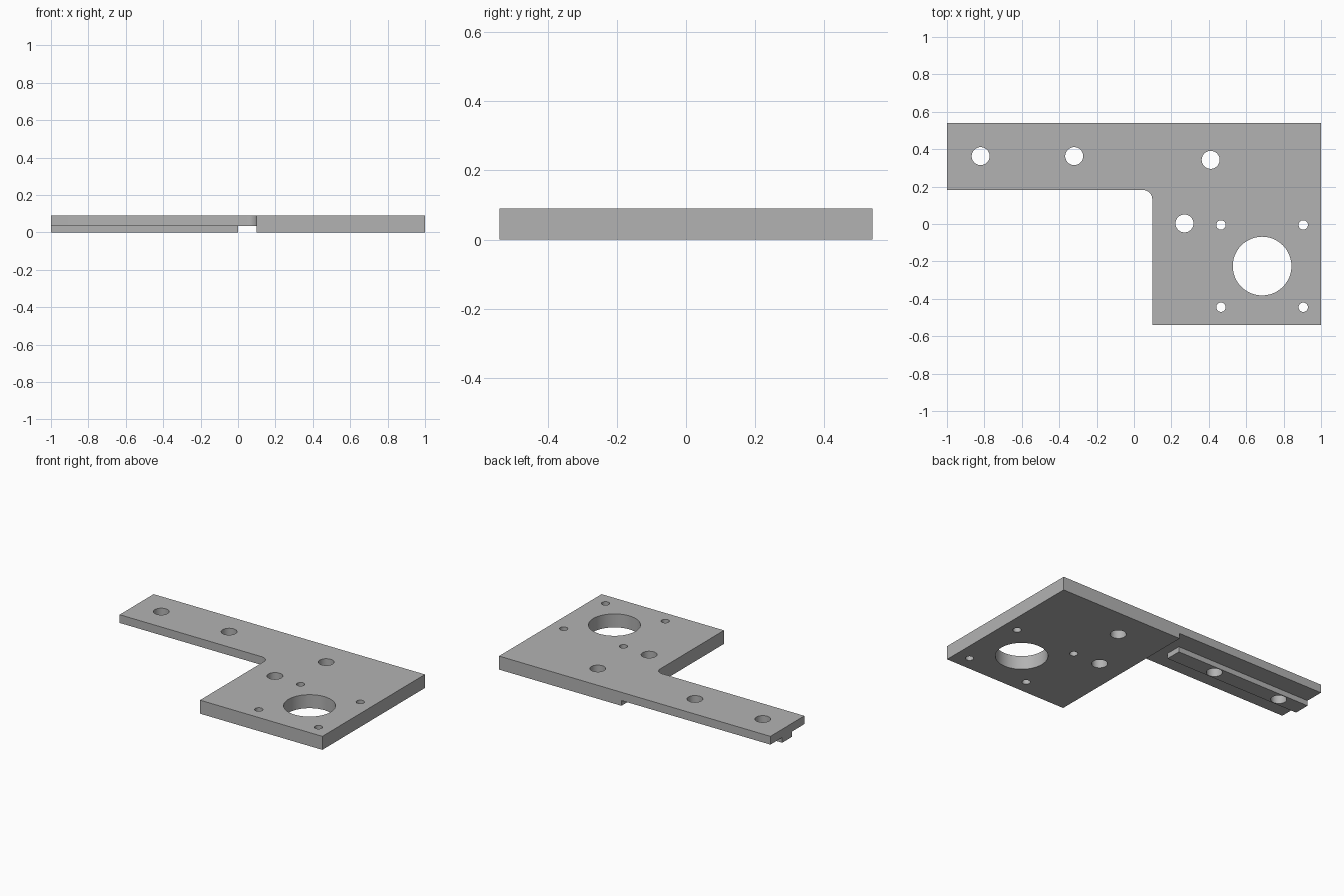
import bpy, bmesh
from math import cos, sin, pi, radians

cube = bpy.data.objects.get("Cube")
if cube:
    bpy.data.objects.remove(cube, do_unlink=True)

grey = bpy.data.materials.new("plain grey")
grey.use_nodes = True
colour = (0.45, 0.45, 0.45, 1)
grey.diffuse_color = colour
grey.node_tree.nodes["Principled BSDF"].inputs["Base Color"].default_value = colour

TOP, STEP = 0.09, 0.035
LEFT, BACK = 0.098, 0.54
ARM_FRONT, FILLET = 0.182, 0.05
HOLE_ROW = 0.363


def prism(name, outline, low, high):
    """Extrude a flat outline between two heights."""
    bm = bmesh.new()
    face = bm.faces.new([bm.verts.new((x, y, low)) for x, y in outline])
    new = bmesh.ops.extrude_face_region(bm, geom=[face])["geom"]
    bmesh.ops.translate(bm, vec=(0, 0, high - low),
                        verts=[v for v in new if isinstance(v, bmesh.types.BMVert)])
    bmesh.ops.recalc_face_normals(bm, faces=bm.faces)
    mesh = bpy.data.meshes.new(name)
    bm.to_mesh(mesh)
    bm.free()
    mesh.materials.append(grey)
    obj = bpy.data.objects.new(name, mesh)
    bpy.context.collection.objects.link(obj)
    return obj


def box(name, x0, x1, y0, y1, low, high):
    return prism(name, [(x0, y0), (x1, y0), (x1, y1), (x0, y1)], low, high)


def arc(x, y, r, start, end, steps):
    angles = [start + (end - start) * i / steps for i in range(steps + 1)]
    return [(x + r * cos(a), y + r * sin(a)) for a in angles]


def combine(target, tool, operation):
    """Apply a boolean, then discard the tool."""
    tool.hide_render = True
    mod = target.modifiers.new("boolean", 'BOOLEAN')
    mod.operation, mod.solver, mod.object = operation, 'EXACT', tool
    bpy.context.view_layer.objects.active = target
    bpy.ops.object.modifier_apply(modifier=mod.name)
    bpy.data.objects.remove(tool, do_unlink=True)


# L-shaped plate with a rounded inner corner
corner = arc(LEFT - FILLET, ARM_FRONT - FILLET, FILLET, 0, pi / 2, 10)
plate = prism("mounting_plate",
              [(-1, BACK), (1, BACK), (1, -BACK), (LEFT, -BACK)][::-1][:1]
              + corner + [(-1, ARM_FRONT), (-1, BACK), (1, BACK), (1, -BACK)], 0, TOP)

# Thinner arm with a locating rib underneath
combine(plate, box("arm_recess", -1.1, LEFT, 0, 0.7, -0.1, STEP), 'DIFFERENCE')
combine(plate, box("locating_rib", -1, 0, HOLE_ROW - 0.053, HOLE_ROW + 0.053,
                   0, STEP + 0.01), 'UNION')

# Bolt holes, motor screw holes and the large motor opening
MX, MY, SPREAD = 0.685, -0.225, 0.22
holes = [(x, y, 0.048) for x, y in
         ((-0.82, HOLE_ROW), (-0.32, HOLE_ROW), (0.41, 0.343), (0.27, 0.003))]
holes += [(MX + i * SPREAD, MY + j * SPREAD, 0.025) for i in (-1, 1) for j in (-1, 1)]
holes.append((MX, MY, 0.157))
for x, y, r in holes:
    ring = arc(x, y, r, 0, 2 * pi, 48)[:-1]
    combine(plate, prism("hole_cutter", ring, -0.1, 0.2), 'DIFFERENCE')

# Smooth hole walls, crisp edges
bpy.ops.object.select_all(action='DESELECT')
plate.select_set(True)
bpy.context.view_layer.objects.active = plate
bpy.ops.object.shade_smooth_by_angle(angle=radians(30))
